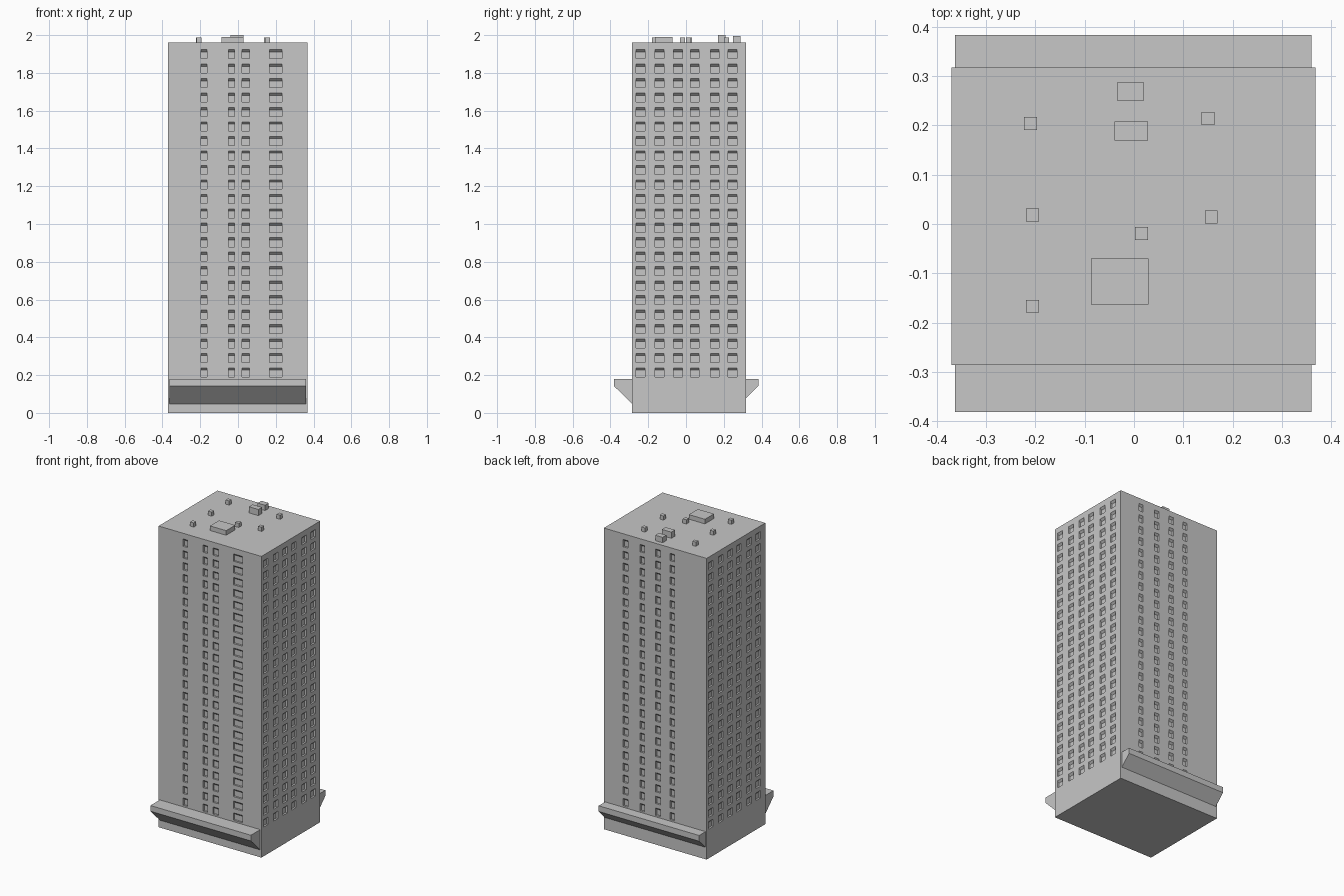
import bpy
import bmesh
from mathutils import Vector

cube = bpy.data.objects.get("Cube")
if cube:
    bpy.data.objects.remove(cube, do_unlink=True)

# Single concrete colour
concrete = bpy.data.materials.new("concrete grey")
concrete.use_nodes = True
GREY = (0.57, 0.57, 0.57, 1)
concrete.diffuse_color = GREY
concrete.node_tree.nodes["Principled BSDF"].inputs["Base Color"].default_value = GREY


def finish(name, bm):
    bmesh.ops.remove_doubles(bm, verts=bm.verts, dist=0.0001)
    bmesh.ops.recalc_face_normals(bm, faces=bm.faces)
    mesh = bpy.data.meshes.new(name)
    bm.to_mesh(mesh)
    bm.free()
    mesh.materials.append(concrete)
    obj = bpy.data.objects.new(name, mesh)
    bpy.context.collection.objects.link(obj)
    return obj


# Tower dimensions
CX, CY = -0.001, 0.016
HX, HY = 0.37, 0.302
ROOF = 1.96
ROWS, FIRST_SILL, STOREY, WIN_H = 23, 0.19, 0.0766, 0.048
DEPTH = 0.012
UP = Vector((0, 0, 1))


def wall(bm, u, half, out, columns):
    """Wall with recessed windows; columns hold (centre, width) along u."""
    n = u.cross(UP)
    base = Vector((CX, CY, 0)) + n * out

    def face(*pts):
        bm.faces.new([bm.verts.new(base + u * a + UP * z - n * d) for a, z, d in pts])

    cuts = [-half]
    for centre, width in columns:
        cuts += [centre - width / 2, centre + width / 2]
    cuts.append(half)
    levels = [0]
    for row in range(ROWS):
        sill = FIRST_SILL + row * STOREY
        levels += [sill, sill + WIN_H]
    levels.append(ROOF)

    for i, (a, b) in enumerate(zip(cuts, cuts[1:])):
        for j, (lo, hi) in enumerate(zip(levels, levels[1:])):
            if not (i % 2 and j % 2):
                face((a, lo, 0), (b, lo, 0), (b, hi, 0), (a, hi, 0))
                continue
            # Recess: glass, sill, sloped head and both jambs
            head = hi - DEPTH
            face((a, lo, DEPTH), (b, lo, DEPTH), (b, head, DEPTH), (a, head, DEPTH))
            face((a, lo, 0), (b, lo, 0), (b, lo, DEPTH), (a, lo, DEPTH))
            face((a, head, DEPTH), (b, head, DEPTH), (b, hi, 0), (a, hi, 0))
            face((a, lo, 0), (a, lo, DEPTH), (a, head, DEPTH), (a, hi, 0))
            face((b, lo, DEPTH), (b, lo, 0), (b, hi, 0), (b, head, DEPTH))
    return cuts


front = [(-0.178, 0.032), (-0.033, 0.032), (0.041, 0.04), (0.201, 0.064)]
back = [(c, 0.033) for c in (-0.214, -0.092, 0.02, 0.124)]
side = [(c, 0.046) for c in (-0.257, -0.156, -0.058, 0.03, 0.136, 0.23)]

# Tower body
bm = bmesh.new()
wall(bm, Vector((1, 0, 0)), HX, HY, front)
wall(bm, Vector((-1, 0, 0)), HX, HY, back)
wall(bm, Vector((0, 1, 0)), HY, HX, side)
wall(bm, Vector((0, -1, 0)), HY, HX, side)
for z in (0, ROOF):
    corners = [(-HX, -HY), (HX, -HY), (HX, HY), (-HX, HY)]
    bm.faces.new([bm.verts.new((CX + x, CY + y, z)) for x, y in corners])
finish("tower_body", bm)


# Canopies: a profile in y and z, extruded along x
def canopy(name, profile):
    bm = bmesh.new()
    end = bm.faces.new([bm.verts.new((-0.363, y, z)) for y, z in profile])
    grown = bmesh.ops.extrude_face_region(bm, geom=[end])["geom"]
    verts = [g for g in grown if isinstance(g, bmesh.types.BMVert)]
    bmesh.ops.translate(bm, verts=verts, vec=(0.723, 0, 0))
    finish(name, bm)


canopy("front_canopy", [(-0.28, 0.18), (-0.382, 0.18), (-0.382, 0.143), (-0.286, 0.048), (-0.28, 0.048)])
canopy("back_canopy", [(0.31, 0.18), (0.384, 0.18), (0.384, 0.143), (0.318, 0.078), (0.31, 0.078)])


# Rooftop boxes
def roof_box(name, x, y, w, d, top):
    bm = bmesh.new()
    bmesh.ops.create_cube(bm, size=1)
    bmesh.ops.scale(bm, verts=bm.verts, vec=(w, d, top - ROOF))
    bmesh.ops.translate(bm, verts=bm.verts, vec=(x, y, (top + ROOF) / 2))
    finish(name, bm)


roof_box("plant_room", -0.029, -0.117, 0.116, 0.093, 1.99)
roof_box("lift_housing", -0.006, 0.189, 0.068, 0.038, 2.0)
roof_box("stair_housing", -0.007, 0.269, 0.053, 0.038, 1.995)
vents = [(-0.21, 0.204), (0.15, 0.214), (-0.206, 0.018), (0.157, 0.014), (0.015, -0.019), (-0.206, -0.167)]
for i, (x, y) in enumerate(vents, 1):
    roof_box(f"roof_vent_{i}", x, y, 0.026, 0.026, 1.987)
